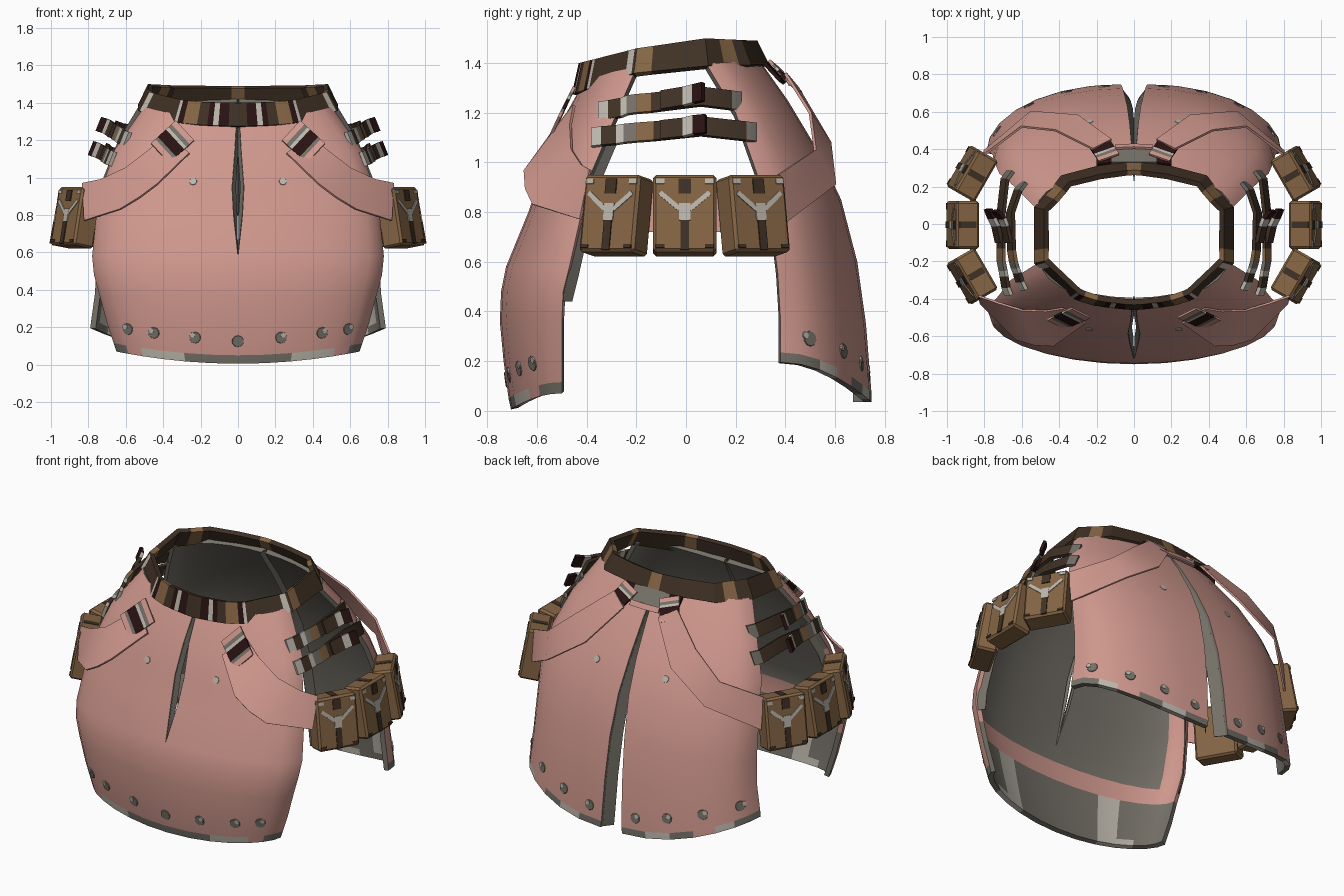
import bpy, bmesh
from math import radians, sin, cos, pi
from mathutils import Matrix, Vector

cube = bpy.data.objects.get("Cube")
if cube:
    bpy.data.objects.remove(cube)


def colour(name, rgb):
    m = bpy.data.materials.new(name)
    m.use_nodes = True
    m.diffuse_color = (*rgb, 1)
    bsdf = m.node_tree.nodes["Principled BSDF"]
    bsdf.inputs["Base Color"].default_value = (*rgb, 1)
    bsdf.inputs["Roughness"].default_value = 0.8
    return m


pink = colour("dusty pink", (0.62, 0.31, 0.265))
liner = colour("liner grey", (0.175, 0.162, 0.137))
light = colour("light grey", (0.5, 0.47, 0.41))
dark = colour("dark leather", (0.05, 0.03, 0.018))
tan = colour("tan leather", (0.235, 0.13, 0.058))
maroon = colour("maroon", (0.022, 0.006, 0.006))


def finish(name, bm, mats, mirror=False, thick=0, offset=0, side=-1):
    """Turn a bmesh into an object, mirror and thicken it, then smooth it."""
    me = bpy.data.meshes.new(name)
    bm.to_mesh(me)
    bm.free()
    for m in mats:
        me.materials.append(m)
    ob = bpy.data.objects.new(name, me)
    bpy.context.collection.objects.link(ob)
    bpy.ops.object.select_all(action='DESELECT')
    bpy.context.view_layer.objects.active = ob
    ob.select_set(True)
    if mirror:
        mod = ob.modifiers.new("mirror", 'MIRROR')
        mod.use_mirror_merge = True
        mod.merge_threshold = 0.001
    if thick:
        mod = ob.modifiers.new("thickness", 'SOLIDIFY')
        mod.thickness = thick
        mod.offset = side
        mod.material_offset = mod.material_offset_rim = offset
    for mod in list(ob.modifiers):
        bpy.ops.object.modifier_apply(modifier=mod.name)
    bpy.ops.object.shade_smooth_by_angle(angle=radians(32))
    return ob


def grid(rows, pick, flip=False):
    """Quads between rows of points; pick(row, column) gives the material."""
    bm = bmesh.new()
    vs = [[bm.verts.new(p) for p in r] for r in rows]
    for i in range(len(vs) - 1):
        for j in range(len(vs[i]) - 1):
            q = [vs[i][j], vs[i + 1][j], vs[i + 1][j + 1], vs[i][j + 1]]
            bm.faces.new(q[::-1] if flip else q).material_index = pick(i, j)
    return bm


def ribbon(name, top, bottom, mats, pick=lambda j: 0, thick=0.012):
    finish(name, grid([top, bottom], lambda i, j: pick(j)), mats, True, thick, 0, 0)


# Skirt panels: each row is centre z, centre y, edge z, edge y, edge x, slit half width
COLS = 7


def panel(name, rows, pick, flip):
    pts = []
    for zc, yc, ze, ye, xe, gap in rows:
        row = []
        for k in range(COLS + 1):
            a = k / COLS * pi / 2
            row.append((gap + (xe - gap) * sin(a), ye + (yc - ye) * cos(a),
                        zc + (ze - zc) * sin(a) ** 2))
        pts.append(row)
    outer = [pink, liner, light, pink, pink]
    inner = [liner, liner, light, pink, light]
    return finish(name, grid(pts, pick, flip), outer + inner, True, 0.03, len(outer))


front_rows = [(1.31, -.42, 1.38, -.20, .50, .008), (1.13, -.52, 1.15, -.30, .66, .018),
              (.95, -.585, .95, -.385, .725, .032), (.8, -.635, .78, -.425, .76, .024),
              (.58, -.725, .58, -.47, .78, 0), (.48, -.745, .48, -.495, .77, 0),
              (.36, -.75, .37, -.50, .74, 0), (.2, -.735, .22, -.50, .70, 0),
              (.05, -.715, .115, -.50, .665, 0), (.005, -.705, .07, -.50, .65, 0)]
back_rows = [(1.42, .29, 1.40, .08, .52, .004), (1.25, .41, 1.2, .2, .64, .012),
             (1.05, .53, 1.0, .27, .72, .022), (.85, .625, .8, .34, .75, .035),
             (.6, .69, .55, .37, .755, .05), (.35, .725, .38, .38, .765, .06),
             (.075, .747, .235, .38, .785, .07), (.035, .747, .195, .38, .79, .075)]


def front_pick(i, j):
    if i == len(front_rows) - 2:
        return (1, 1, 2, 2, 0, 1, 1)[j]
    if i == 5 or (1 < i < 5 and j >= COLS - 2):
        return 3
    return 4 if i > 5 and j == 2 else 0


def back_pick(i, j):
    if i == len(back_rows) - 2:
        return (1, 2, 1, 0, 2, 1, 1)[j]
    return 4 if i == len(back_rows) - 3 and j in (3, 5) else 0


front_panel = panel("front_panel", front_rows, front_pick, False)
back_panels = panel("back_panels", back_rows, back_pick, True)
bpy.context.view_layer.update()

# Lining folded inward along the slits and behind the side edges
for name, rows, inset, depth in (("front_slit_lining", front_rows[:5], .019, .03),
                                 ("back_slit_lining", back_rows, .042, -.06)):
    ribbon(name, [(r[5], r[1] + depth * .3, r[0]) for r in rows],
           [(max(0, r[5] - inset), r[1] + depth * 1.2, r[0]) for r in rows], [liner], thick=.004)
side_rows = front_rows[1:6]
ribbon("front_side_lining", [(r[4] - .015, r[3] - .01, r[2] - .04) for r in side_rows],
       [(r[4] - .045, r[3] + .035, r[2] - .04) for r in side_rows], [liner], thick=.006)


# Eyelets and small studs pressed onto the panels
def studs(name, target, side, spots, radius, mat, depth):
    bm = bmesh.new()
    for x, z in spots:
        for sx in ((-1, 1) if x else (1,)):
            hit, loc, nrm, _ = target.ray_cast(Vector((sx * x, side * 2, z)), Vector((0, -side, 0)))
            if hit:
                m = Matrix.Translation(loc) @ nrm.to_track_quat('Z', 'Y').to_matrix().to_4x4()
                bmesh.ops.create_cone(bm, cap_ends=True, segments=10, radius1=radius,
                                      radius2=radius * 0.9, depth=depth, matrix=m)
    finish(name, bm, [mat])


for name, target, side, spots in (
        ("front", front_panel, -1, [(0, .125), (.23, .145), (.45, .17), (.59, .19)]),
        ("back", back_panels, 1, [(.16, .15), (.36, .19), (.56, .24), (.73, .29)])):
    studs(name + "_eyelets", target, side, spots, .033, liner, .008)
    studs(name + "_eyelet_shine", target, side, [(x + .012, z + .014) for x, z in spots if x],
          .015, light, .014)
    studs(name + "_studs", target, side, [(.24, .98)], .022, light, .006)


# Belt: tilted ring whose heights follow its depth
def ramp(y, table):
    for (y0, z0), (y1, z1) in zip(table, table[1:]):
        if y <= y1:
            return z0 + (z1 - z0) * (y - y0) / (y1 - y0)
    return table[-1][1]


TOP = [(-.46, 1.40), (-.21, 1.46), (.09, 1.50), (.34, 1.49)]
LOW = [(-.46, 1.275), (-.21, 1.36), (.09, 1.39), (.34, 1.395)]
belt_mats = [dark, tan, light, maroon] + [dark, tan, dark, dark]
belt = [(0, -.46, 0), (.05, -.457, 3), (.105, -.451, 2), (.135, -.448, 3), (.165, -.444, 0),
        (.22, -.435, 1), (.295, -.412, 3), (.325, -.4, 2), (.34, -.39, 0), (.5, -.245, 2),
        (.525, -.22, 0), (.535, -.21, 1), (.535, -.14, 0), (.535, .09, 0), (.475, .155, 1),
        (.425, .215, 0), (.39, .26, 0), (.2, .31, 0), (.04, .333, 1), (0, .335, 1)]
upper = [(x * .9, y * .94 if y < 0 else y * .86, ramp(y, TOP)) for x, y, _ in belt]
lower = [(x, y, ramp(y, LOW)) for x, y, _ in belt]
finish("belt", grid([upper, lower], lambda i, j: belt[j][2]), belt_mats, True, 0.03, 4)

# Wide pink straps carrying the pouches
ribbon("front_strap",
       [(.38, -.45, 1.23), (.47, -.465, 1.15), (.6, -.46, 1.05), (.73, -.42, .99), (.83, -.385, .97)],
       [(.26, -.53, 1.13), (.43, -.65, .965), (.53, -.645, .89), (.63, -.615, .83), (.82, -.425, .77)],
       [pink])
ribbon("back_strap",
       [(.22, .40, 1.36), (.42, .50, 1.2), (.6, .52, 1.05), (.8, .37, .95)],
       [(.12, .45, 1.3), (.3, .58, 1.08), (.55, .6, .91), (.8, .39, .75)], [pink])
side_path = [(.81, -.40), (.85, -.16), (.85, .16), (.81, .38)]
ribbon("pouch_strap", [(x, y, .9) for x, y in side_path],
       [(x + .02, y, .72) for x, y in side_path], [pink])


# Buckles joining straps to the belt
def buckle(name, centre, along, across, size, thick):
    c, u, v = Vector(centre), Vector(along).normalized(), Vector(across).normalized()
    steps = (-1, -.65, -.4, -.2, .45, .65, 1)
    pattern = (3, 0, 1, 2, 0, 3)
    ribbon(name, [c + u * size * s + v * size * .8 for s in steps],
           [c + u * size * s - v * size * .8 for s in steps],
           [liner, light, maroon, pink], lambda j: pattern[j], thick)


buckle("front_buckle", (.35, -.505, 1.19), (.65, -.3, -.6), (.6, .3, .65), .095, .012)
buckle("back_buckle", (.165, .4, 1.345), (.4, .6, -.65), (.85, -.3, .25), .075, .012)
ribbon("back_tab", [(0, .325, 1.4), (.12, .325, 1.4), (.2, .315, 1.4)],
       [(0, .4, 1.32), (.12, .395, 1.32), (.2, .38, 1.33)], [liner, maroon], lambda j: j, 0.015)
ribbon("back_bar", [(0, .408, 1.34), (.1, .403, 1.34)], [(0, .425, 1.31), (.1, .42, 1.31)], [pink])

# Paired narrow side straps with loose tongues
for name, path, tongue in (
        ("upper_side_strap",
         [(.59, -.35, 1.205), (.61, -.31, 1.21), (.625, -.26, 1.22), (.635, -.235, 1.23),
          (.645, -.2, 1.235), (.655, -.14, 1.24), (.66, .06, 1.265), (.62, .18, 1.25),
          (.59, .22, 1.245)],
         [(.67, -.1, 1.25), (.69, -.01, 1.265), (.705, .03, 1.275), (.74, .07, 1.285)]),
        ("lower_side_strap",
         [(.67, -.38, 1.10), (.685, -.34, 1.105), (.695, -.28, 1.11), (.70, -.25, 1.115),
          (.71, -.2, 1.12), (.71, -.13, 1.125), (.71, .06, 1.145), (.69, .24, 1.125),
          (.66, .28, 1.12)],
         [(.72, -.1, 1.13), (.74, -.01, 1.14), (.76, .03, 1.15), (.78, .08, 1.155)])):
    for part, line, pattern in ((name, path, (2, 0, 2, 4, 1, 0, 0, 4)),
                                (name + "_tongue", tongue, (0, 2, 3))):
        ribbon(part, [(x - .015, y, z + .037) for x, y, z in line],
               [(x + .015, y, z - .037) for x, y, z in line],
               [dark, tan, light, maroon, liner], lambda j: pattern[j], 0.02)


# Pouches: tapered leather boxes with thin decorative plates on the outer face
def block(bm, frame, centre, size, index, turn=0):
    m = (frame @ Matrix.Translation(centre) @ Matrix.Rotation(radians(turn), 4, 'X')
         @ Matrix.Diagonal((*size, 1)))
    made = bmesh.ops.create_cube(bm, size=1, matrix=m)["verts"]
    for f in {f for v in made for f in v.link_faces}:
        f.material_index = index
    return made


for name, x, y, turn in (("front_pouch", .865, -.28, -30), ("middle_pouch", .915, -.005, 0),
                         ("back_pouch", .865, .27, 30)):
    bm = bmesh.new()
    frame = (Matrix.Translation((x, y, .785)) @ Matrix.Rotation(radians(turn), 4, 'Z')
             @ Matrix.Rotation(radians(-10), 4, 'Y'))
    body = block(bm, frame, (0, 0, 0), (.125, .255, .315), 0)
    bmesh.ops.bevel(bm, geom=list({e for v in body for e in v.link_edges}),
                    offset=0.012, segments=1, affect='EDGES')
    face = .064
    for s in (-1, 1):
        block(bm, frame, (face, s * .06, .05), (.006, .02, .105), 1, s * -50)
        block(bm, frame, (face, s * .1, .13), (.006, .035, .02), 1)
        block(bm, frame, (face, s * .1, -.135), (.006, .035, .014), 2)
    block(bm, frame, (face, 0, .005), (.007, .045, .07), 1)
    block(bm, frame, (face, 0, .11), (.008, .05, .06), 2)
    block(bm, frame, (face, 0, -.09), (.008, .035, .12), 2)
    block(bm, frame, (0, 0, .156), (.09, .035, .008), 2)
    finish(name, bm, [tan, light, dark], True)
